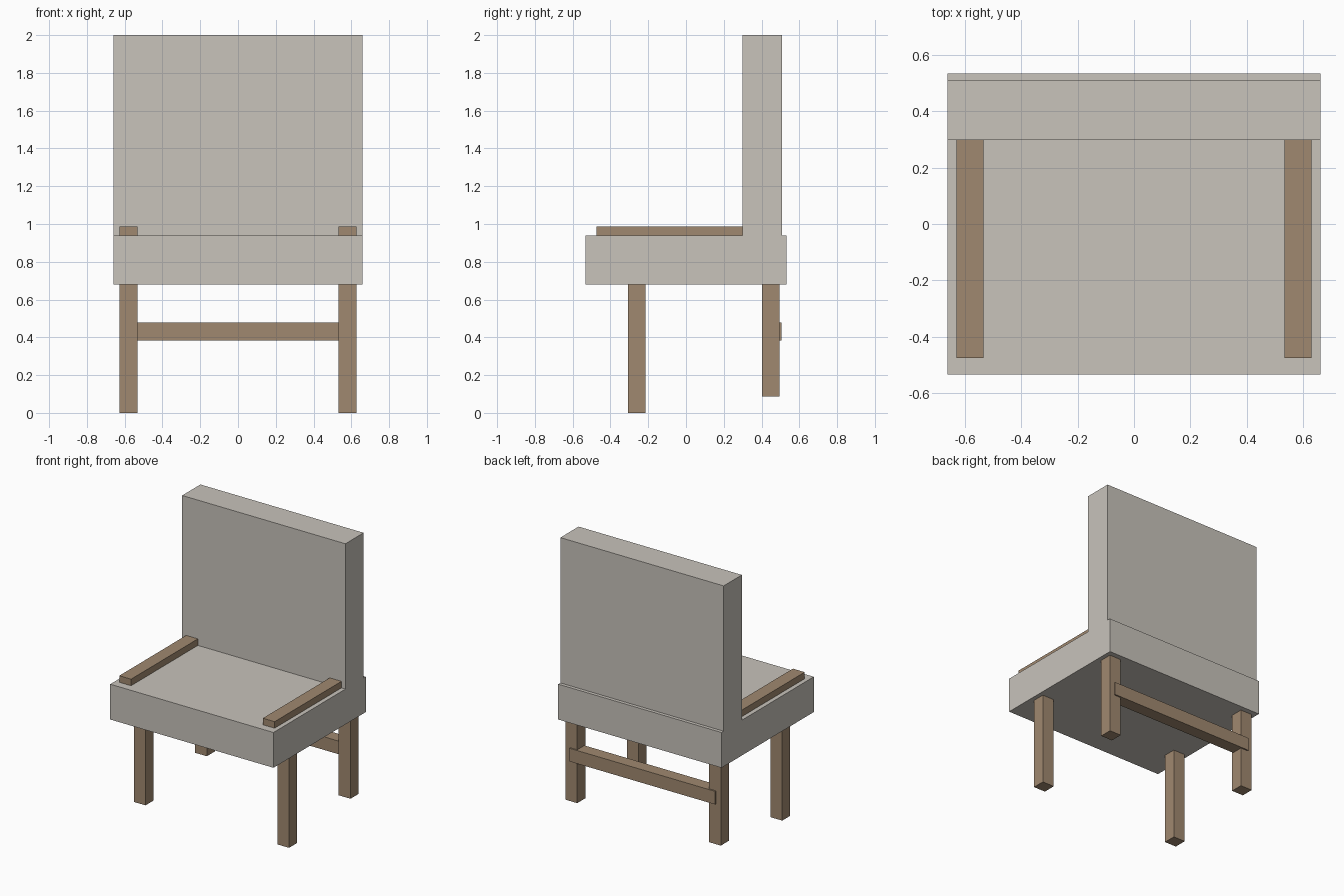
import bpy
import bmesh

if "Cube" in bpy.data.objects:
    bpy.data.objects.remove(bpy.data.objects["Cube"])


def material(name, rgb):
    m = bpy.data.materials.new(name)
    m.diffuse_color = (*rgb, 1.0)
    m.use_nodes = True
    m.node_tree.nodes["Principled BSDF"].inputs["Base Color"].default_value = m.diffuse_color
    return m


upholstery = material("warm grey upholstery", (0.578, 0.546, 0.497))
wood = material("brown wood", (0.352, 0.250, 0.162))


def prism(name, profile, x0, x1, mat):
    """Extrude a (y, z) profile along x."""
    bm = bmesh.new()
    face = bm.faces.new([bm.verts.new((x0, y, z)) for y, z in profile])
    ext = bmesh.ops.extrude_face_region(bm, geom=[face])
    verts = [v for v in ext["geom"] if isinstance(v, bmesh.types.BMVert)]
    bmesh.ops.translate(bm, verts=verts, vec=(x1 - x0, 0, 0))
    bmesh.ops.recalc_face_normals(bm, faces=bm.faces)
    mesh = bpy.data.meshes.new(name)
    bm.to_mesh(mesh)
    bm.free()
    mesh.materials.append(mat)
    obj = bpy.data.objects.new(name, mesh)
    bpy.context.collection.objects.link(obj)
    return obj


def box(name, x, y, z, mat):
    return prism(name, [(y[0], z[0]), (y[1], z[0]), (y[1], z[1]), (y[0], z[1])], *x, mat)


# Seat and backrest in one upholstered body, with a small ledge behind the back
prism("seat_and_backrest",
      [(-0.533, 0.68), (0.533, 0.68), (0.533, 0.938), (0.508, 0.938),
       (0.508, 2.0), (0.298, 2.0), (0.298, 0.938), (-0.533, 0.938)],
      -0.66, 0.66, upholstery)

# Legs and armrest strips on both sides; the rear legs are shorter
for side, x in (("left", (-0.628, -0.533)), ("right", (0.533, 0.628))):
    box(f"front_leg_{side}", x, (-0.307, -0.214), (0.0, 0.68), wood)
    box(f"rear_leg_{side}", x, (0.402, 0.495), (0.088, 0.68), wood)
    box(f"armrest_{side}", x, (-0.474, 0.298), (0.938, 0.986), wood)

# Cross rail between the rear legs
box("rear_rail", (-0.59, 0.59), (0.412, 0.505), (0.382, 0.478), wood)
